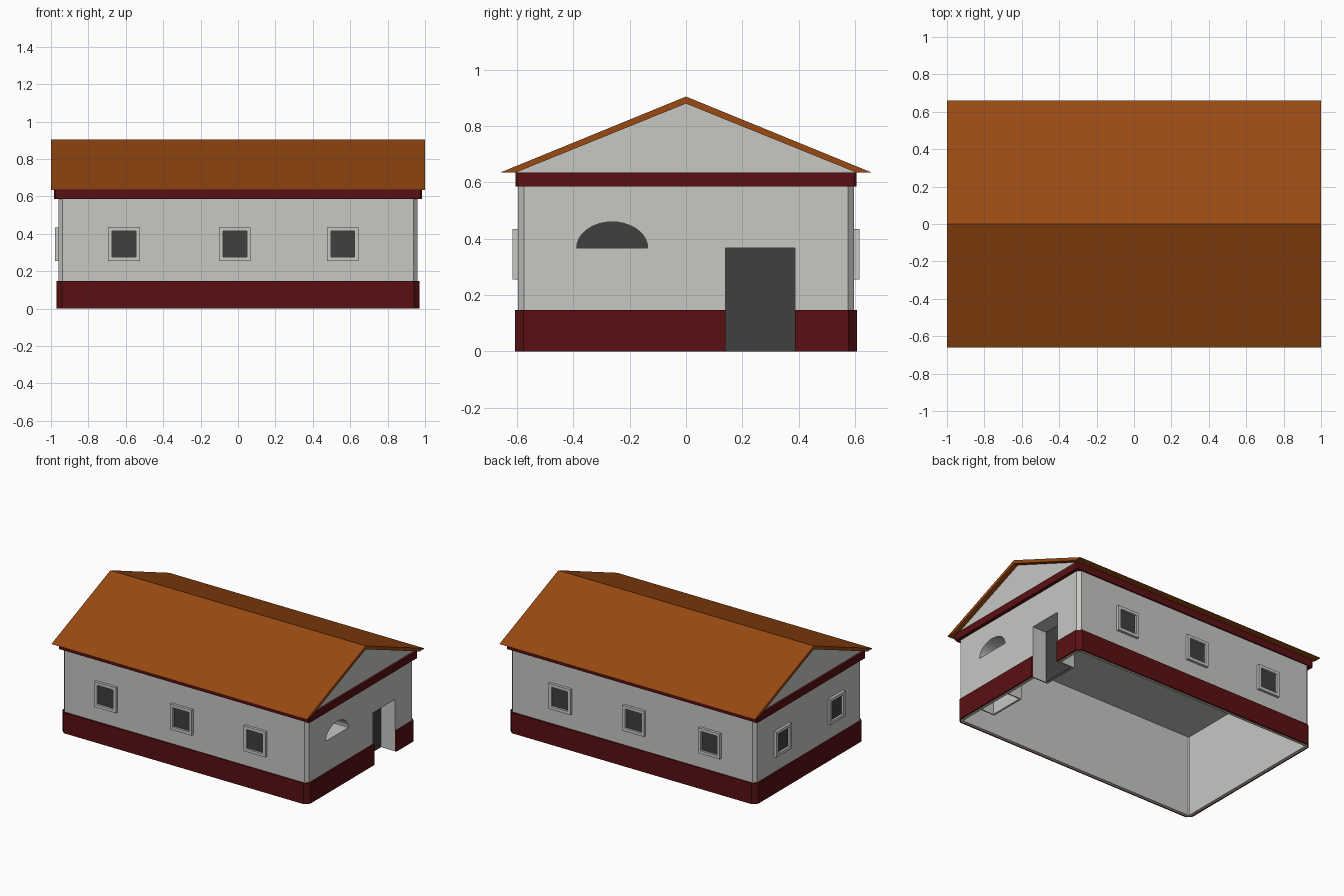
import bpy, bmesh, math

old = bpy.data.objects.get("Cube")
if old:
    bpy.data.objects.remove(old, do_unlink=True)


def material(name, r, g, b):
    m = bpy.data.materials.new(name)
    m.use_nodes = True
    m.diffuse_color = (r, g, b, 1)
    m.node_tree.nodes["Principled BSDF"].inputs["Base Color"].default_value = (r, g, b, 1)
    return m


GREY = material("plaster grey", 0.57, 0.57, 0.55)
RED = material("dark red", 0.1, 0.005, 0.006)
ROOF = material("roof orange brown", 0.32, 0.067, 0.006)
DARK = material("charcoal", 0.05, 0.05, 0.05)


def build(name, verts, faces, mat):
    me = bpy.data.meshes.new(name)
    me.from_pydata(verts, [], faces)
    bm = bmesh.new()
    bm.from_mesh(me)
    bmesh.ops.recalc_face_normals(bm, faces=bm.faces)
    bm.to_mesh(me)
    bm.free()
    ob = bpy.data.objects.new(name, me)
    bpy.context.collection.objects.link(ob)
    me.materials.append(mat)
    return ob


def prism(name, profile, a, b, mat, axis="x"):
    """Extrude a 2D profile along x (profile is y, z) or along z (profile is x, y)."""
    n = len(profile)
    place = (lambda p, t: (t, *p)) if axis == "x" else (lambda p, t: (*p, t))
    verts = [place(p, t) for t in (a, b) for p in profile]
    sides = [(i, (i + 1) % n, n + (i + 1) % n, n + i) for i in range(n)]
    return build(name, verts, sides + [tuple(range(n)), tuple(range(n, 2 * n))], mat)


def box(name, x0, x1, y0, y1, z0, z1, mat):
    return prism(name, [(y0, z0), (y1, z0), (y1, z1), (y0, z1)], x0, x1, mat)


def plan(hx, hy, c):
    """Rectangle with cut corners."""
    return [(hx, c - hy), (hx, hy - c), (hx - c, hy), (c - hx, hy),
            (-hx, hy - c), (-hx, c - hy), (c - hx, -hy), (hx - c, -hy)]


def ring(name, outer, inner, z0, z1, mat):
    n = len(outer)
    loops = [(outer, z0), (outer, z1), (inner, z1), (inner, z0)]
    verts = [(*p, z) for loop, z in loops for p in loop]
    faces = [(k * n + i, k * n + (i + 1) % n,
              (k + 1) % 4 * n + (i + 1) % n, (k + 1) % 4 * n + i)
             for k in range(4) for i in range(n)]
    return build(name, verts, faces, mat)


def cut(target, profile):
    """Cut an opening through the right-hand end wall."""
    cutter = prism("opening_cutter", profile, 0.9, 1.05, DARK)
    cutter.hide_render = True
    mod = target.modifiers.new("opening", "BOOLEAN")
    mod.operation = "DIFFERENCE"
    mod.solver = "EXACT"
    mod.object = cutter
    bpy.context.view_layer.objects.active = target
    bpy.ops.object.modifier_apply(modifier=mod.name)
    bpy.data.objects.remove(cutter, do_unlink=True)


# Body: open-bottomed walls, plinth, ceiling and cornice
wall_plan, inner_plan = plan(0.96, 0.597, 0.021), plan(0.94, 0.577, 0.005)
walls = ring("walls", wall_plan, inner_plan, 0, 0.587, GREY)
plinth = ring("plinth", plan(0.97, 0.607, 0.03), plan(0.959, 0.596, 0.021), 0, 0.147, RED)
prism("ceiling", inner_plan, 0.575, 0.586, GREY, "z")
prism("cornice", plan(0.983, 0.606, 0.008), 0.585, 0.635, RED, "z")

# Roof and gables
prism("gable_block", [(-0.605, 0.635), (0.605, 0.635), (0, 0.88)], -0.967, 0.967, GREY)
prism("roof", [(-0.66, 0.635), (0, 0.905), (0.66, 0.635),
               (0.605, 0.635), (0, 0.88), (-0.605, 0.635)], -1, 1, ROOF)

# Doorway and arched niche in the right-hand end
BACK = 0.85
door = [(0.14, -0.02), (0.14, 0.367), (0.387, 0.367), (0.387, -0.02)]
steps = 18
arch = [(-0.262 + 0.126 * math.cos(math.pi * i / steps),
         0.368 + 0.092 * math.sin(math.pi * i / steps)) for i in range(steps + 1)]
for part in (walls, plinth):
    cut(part, door)
cut(walls, arch)


def recess(name, profile, closed):
    """Reveal running inward from the wall, ending in a dark panel."""
    n = len(profile)
    pts = [(y, max(z, 0)) for y, z in profile]
    verts = [(x, *p) for x in (0.945, BACK) for p in pts]
    faces = [(i, (i + 1) % n, n + (i + 1) % n, n + i) for i in range(n if closed else n - 1)]
    build(name + "_reveal", verts, faces, GREY)
    prism(name + "_panel", pts, BACK - 0.005, BACK, DARK)


def surround(name, y0, y1, top):
    """Plaster casing around a recess on the inside of the wall."""
    t, g = 0.01, 0.002
    box(name + "_casing_back", BACK - 0.02, BACK - 0.006, y0 - t, y1 + t, 0, top + t, GREY)
    box(name + "_casing_top", BACK - 0.006, 0.945, y0 - t, y1 + t, top + g, top + t, GREY)
    for label, a, b in (("front", y0 - t, y0 - g), ("rear", y1 + g, y1 + t)):
        box(name + "_casing_" + label, BACK - 0.006, 0.945, a, b, 0, top + g, GREY)


recess("door", door, False)
surround("door", 0.14, 0.387, 0.367)
recess("arch_niche", arch, True)
surround("arch_niche", -0.388, -0.136, 0.46)


# Square windows: protruding frame around a dark pane
def window(name, x, y, angle):
    half, zc, hz, bar, out = 0.085, 0.345, 0.09, 0.021, 0.019
    outer = [(-half, -hz), (half, -hz), (half, hz), (-half, hz)]
    inner = [(u * (half - bar) / half, v * (hz - bar) / hz) for u, v in outer]
    frame = ring(name + "_frame", outer, inner, -0.005, out, GREY)
    pane = prism(name + "_pane", inner, -0.003, 0.004, DARK, "z")
    for ob in (frame, pane):
        ob.location = (x, y, zc)
        ob.rotation_euler = (math.pi / 2, 0, angle)


for i, x in enumerate((-0.61, -0.017, 0.56), 1):
    window(f"front_window_{i}", x, -0.597, 0)
    window(f"back_window_{i}", x, 0.597, math.pi)
for i, y in enumerate((-0.3, 0.3), 1):
    window(f"left_end_window_{i}", -0.96, y, -math.pi / 2)
